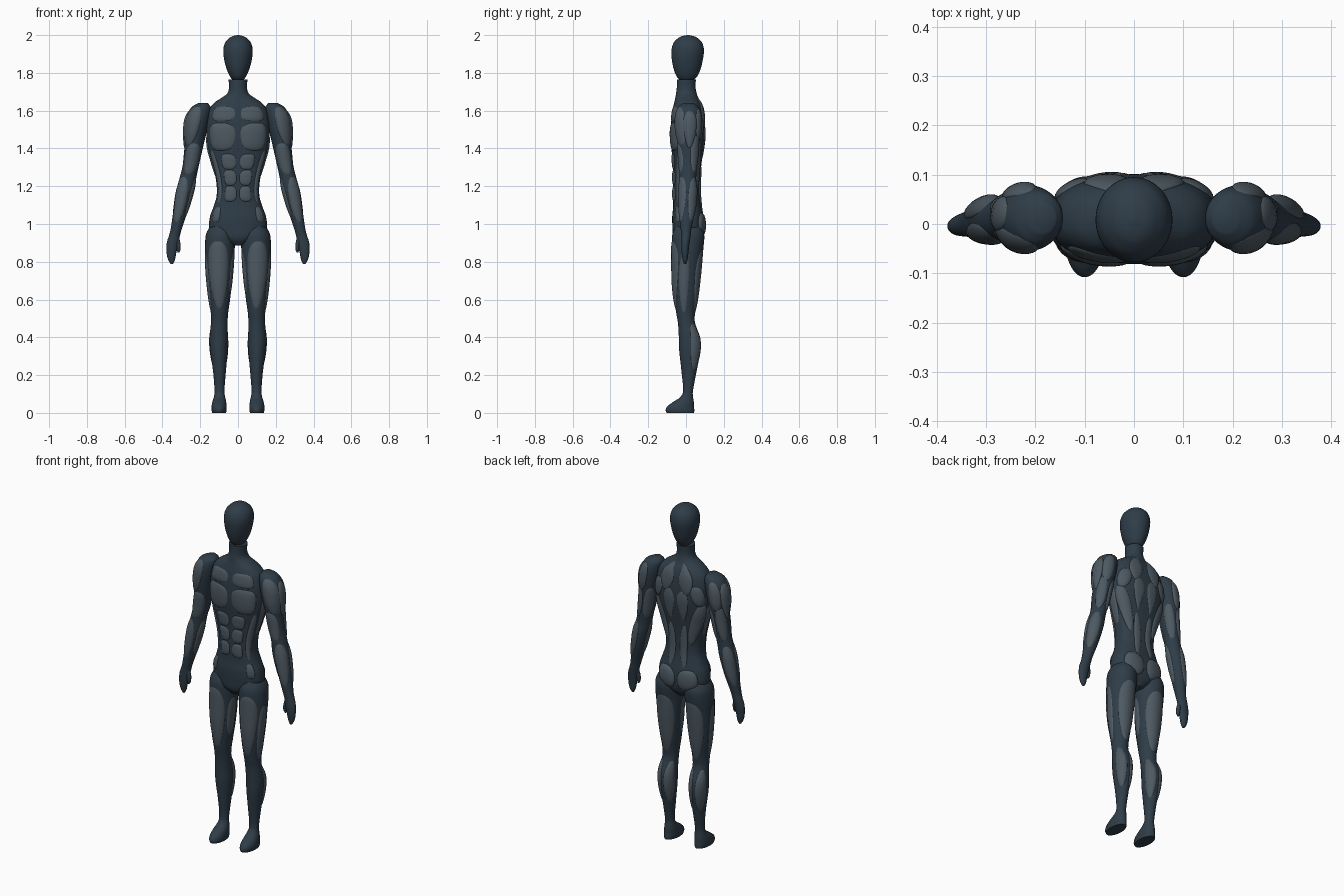
import bpy, math

def material(name, col):
    m = bpy.data.materials.new(name)
    m.diffuse_color = (*col, 1)
    return m

DARK = material("dark_slate", (0.028, 0.046, 0.064))
LIGHT = material("light_slate", (0.075, 0.100, 0.122))

# Section rows, bottom to top: z, centre x, centre y, radius x, radius y, squareness
TORSO = [(.885, 0, .01, .03, .05, 1), (.92, 0, .01, .10, .075, .9), (.97, 0, .012, .15, .083, .9),
         (1.04, 0, .01, .148, .083, .85), (1.09, 0, .008, .130, .076, .8), (1.15, 0, .004, .113, .072, .8),
         (1.23, 0, .004, .116, .072, .8), (1.32, 0, .006, .138, .076, .8), (1.40, 0, .008, .160, .085, .8),
         (1.48, 0, .010, .168, .091, .8), (1.55, 0, .010, .165, .088, .8), (1.61, 0, .010, .150, .080, .8),
         (1.645, 0, .008, .122, .070, .85), (1.67, 0, .004, .084, .060, .95), (1.69, 0, .002, .058, .055, 1),
         (1.72, 0, .001, .048, .050, 1), (1.765, 0, .002, .050, .050, 1)]
HEAD = [(1.762, 0, .004, .028, .036, 1), (1.78, 0, .005, .042, .054, 1), (1.82, 0, .006, .060, .071, 1),
        (1.87, 0, .007, .073, .082, 1), (1.92, 0, .009, .078, .086, 1), (1.96, 0, .010, .068, .075, 1),
        (1.985, 0, .010, .045, .051, 1), (1.995, 0, .010, .027, .030, 1), (2.0, 0, .010, .004, .004, 1)]
ARM = [(.788, .350, -.005, .006, .006, 1), (.81, .352, -.005, .018, .013, 1), (.85, .352, -.005, .026, .018, 1),
       (.90, .346, -.003, .031, .022, 1), (.94, .336, 0, .029, .025, 1), (.97, .328, 0, .029, .028, 1),
       (1.08, .302, .007, .039, .042, 1), (1.18, .280, .010, .046, .047, 1), (1.24, .266, .010, .044, .044, 1),
       (1.31, .250, .012, .043, .046, 1), (1.42, .232, .012, .050, .056, 1), (1.50, .222, .012, .059, .066, 1),
       (1.57, .210, .012, .062, .066, 1), (1.62, .195, .012, .050, .053, 1), (1.64, .185, .012, .025, .030, 1)]
LEG = [(0, .10, -.030, .037, .073, 1), (.015, .10, -.032, .040, .076, 1), (.035, .10, -.028, .040, .070, 1),
       (.06, .099, -.012, .036, .053, 1), (.08, .098, .002, .031, .036, 1), (.11, .098, .010, .026, .026, 1),
       (.22, .098, .016, .034, .040, 1), (.33, .101, .020, .046, .056, 1), (.40, .102, .018, .048, .056, 1),
       (.48, .099, .002, .044, .045, 1), (.53, .098, -.002, .046, .050, 1), (.60, .098, -.002, .056, .060, 1),
       (.70, .098, 0, .067, .070, 1), (.83, .097, .006, .077, .078, 1), (.90, .095, .010, .079, .085, 1),
       (.95, .092, .012, .076, .083, 1), (1.0, .09, .012, .050, .060, 1)]
THUMB = [(.848, .316, -.008, .004, .004, 1), (.865, .314, -.008, .010, .010, 1),
         (.90, .317, -.006, .012, .013, 1), (.945, .328, -.003, .010, .010, 1)]

def section(rows, z):
    """Smoothly interpolated section at height z."""
    z = min(max(z, rows[0][0]), rows[-1][0])
    i = max(k for k in range(len(rows) - 1) if rows[k][0] <= z)
    a, b = rows[i], rows[i + 1]
    p, q = rows[max(i - 1, 0)], rows[min(i + 2, len(rows) - 1)]
    h = b[0] - a[0]
    t = (z - a[0]) / h
    out = []
    for k in range(1, 6):
        ma = (b[k] - p[k]) / (b[0] - p[0]) * h
        mb = (q[k] - a[k]) / (q[0] - a[0]) * h
        out.append((2*t**3 - 3*t*t + 1)*a[k] + (t**3 - 2*t*t + t)*ma + (3*t*t - 2*t**3)*b[k] + (t**3 - t*t)*mb)
    return out

def spow(v, e):
    return math.copysign(abs(v) ** e, v)

def surface(rows, ang, z, off=0):
    """Point on a body part; angle 0 is the front, 90 the outer side, 180 the back."""
    cx, cy, rx, ry, e = section(rows, z)
    a = math.radians(ang)
    return (cx + (rx + off) * spow(math.sin(a), e), cy - (ry + off) * spow(math.cos(a), e), z)

def add(name, verts, faces, mat, mirror):
    me = bpy.data.meshes.new(name)
    me.from_pydata(verts, [], faces)
    me.materials.append(mat)
    ob = bpy.data.objects.new(name, me)
    bpy.context.collection.objects.link(ob)
    if mirror:
        ob.modifiers.new("mirror", 'MIRROR').use_mirror_merge = False
    bpy.ops.object.select_all(action='DESELECT')
    ob.select_set(True)
    bpy.context.view_layer.objects.active = ob
    bpy.ops.object.shade_smooth_by_angle(angle=math.radians(50))

def body(name, rows, mirror=True, sub=4, n=48):
    zs = [a[0] + (b[0] - a[0]) * k / sub for a, b in zip(rows, rows[1:]) for k in range(sub)] + [rows[-1][0]]
    verts = [surface(rows, 360 * j / n, z) for z in zs for j in range(n)]
    faces = [(i*n + j, i*n + (j+1) % n, (i+1)*n + (j+1) % n, (i+1)*n + j)
             for i in range(len(zs) - 1) for j in range(n)]
    faces += [tuple(range(n))[::-1], tuple(range((len(zs) - 1) * n, len(zs) * n))]
    add(name, verts, faces, DARK, mirror)

def muscle(name, rows, z, dz, ang, da, h=.007, tilt=0, taper=0, p=2.3, rings=8, n=40):
    """Domed pad that follows the body surface; edge sunk just below the skin."""
    def point(r, f):
        u, v = r * spow(math.cos(f), 2 / p), r * spow(math.sin(f), 2 / p)
        off = (h + .003) * math.sqrt(max(0, 1 - r ** 3)) - .003
        return surface(rows, ang + da * u * (1 + taper * v) + tilt * v, z + dz * v, off)
    verts = [point(0, 0)]
    for i in range(1, rings + 1):
        r = math.sin(math.pi / 2 * i / rings)
        verts += [point(r, 2 * math.pi * j / n) for j in range(n)]
    faces = [(0, 1 + j, 1 + (j+1) % n) for j in range(n)]
    for i in range(rings - 1):
        a, b = 1 + i * n, 1 + (i + 1) * n
        faces += [(a + j, b + j, b + (j+1) % n, a + (j+1) % n) for j in range(n)]
    add(name, verts, faces, LIGHT, True)

# Dark under-body
body("torso", TORSO, mirror=False)
body("head", HEAD, mirror=False)
body("arm", ARM)
body("leg", LEG)
body("thumb", THUMB, n=20)

# Front of the torso
muscle("upper_chest", TORSO, 1.583, .040, 28, 26, .006, p=3.2)
muscle("chest", TORSO, 1.462, .074, 31, 29, .009, p=3.2, taper=.04)
for i, z in enumerate((1.33, 1.245, 1.16)):
    muscle(f"abdominal_{i + 1}", TORSO, z, .042, 17.5, 16, .007, p=3)
muscle("oblique", TORSO, 1.25, .145, 58, 13, .005, tilt=3)
muscle("hip_pad", TORSO, 1.05, .042, 50, 13, .006, p=3)

# Sides and back of the torso
muscle("side_rib", TORSO, 1.36, .11, 90, 14, .005)
muscle("upper_back", TORSO, 1.59, .085, 161, 16, .007, p=1.7)
muscle("middle_back", TORSO, 1.43, .10, 168, 10, .005, taper=.5, p=2)
muscle("shoulder_blade", TORSO, 1.505, .06, 131, 20, .008, tilt=6)
muscle("broad_back", TORSO, 1.33, .13, 130, 22, .008, tilt=-12, taper=.2)
muscle("lower_back", TORSO, 1.19, .13, 165, 11, .006, p=2)
muscle("buttock", TORSO, .995, .065, 153, 25, .014, p=2.6)

# Arms
muscle("shoulder_front", ARM, 1.52, .105, 35, 50, .007, tilt=-10)
muscle("shoulder_side", ARM, 1.50, .10, 98, 32, .010, taper=.3)
muscle("shoulder_rear", ARM, 1.53, .085, 160, 34, .007)
muscle("upper_arm_front", ARM, 1.345, .085, 0, 58, .006)
muscle("upper_arm_outer_back", ARM, 1.37, .10, 140, 38, .007)
muscle("upper_arm_inner_back", ARM, 1.37, .10, 220, 36, .006)
muscle("forearm_front", ARM, 1.13, .125, 25, 55, .006, tilt=12)
muscle("forearm_inner", ARM, 1.14, .11, -75, 34, .005)
muscle("forearm_back", ARM, 1.13, .12, 140, 48, .006)

# Legs
muscle("thigh_front", LEG, .73, .185, 5, 48, .007, tilt=5, taper=.15)
muscle("thigh_outer", LEG, .69, .17, 80, 24, .004)
muscle("thigh_inner", LEG, .74, .12, -75, 24, .003)
muscle("thigh_back", LEG, .70, .18, 182, 52, .007, taper=.1)
muscle("calf_outer", LEG, .35, .125, 132, 38, .007)
muscle("calf_inner", LEG, .35, .125, 226, 38, .007)
